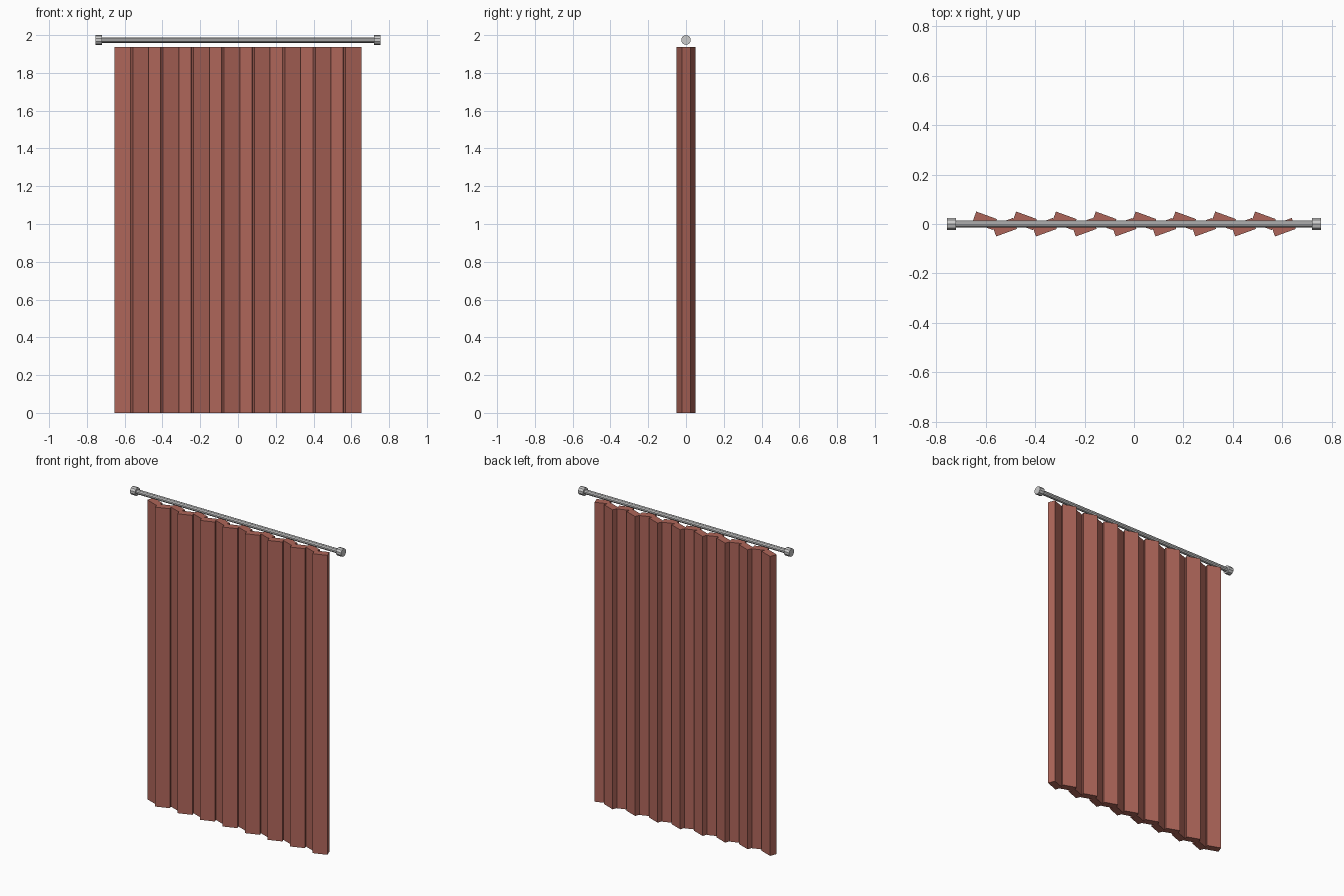
import bpy
from math import pi, radians

if "Cube" in bpy.data.objects:
    bpy.data.objects.remove(bpy.data.objects["Cube"])

COUNT = 16          # number of pleat slats
PITCH = 0.0805      # spacing along the rod
TOP = 1.937         # curtain height
ROD_Z = 1.974

cloth = bpy.data.materials.new("red_cloth")
cloth.diffuse_color = (0.42, 0.13, 0.10, 1)
cloth.use_nodes = True
cloth.node_tree.nodes["Principled BSDF"].inputs["Base Color"].default_value = cloth.diffuse_color


def box(name, loc, size, rot_z):
    bpy.ops.mesh.primitive_cube_add(size=1, location=loc, rotation=(0, 0, rot_z))
    ob = bpy.context.object
    ob.name = name
    ob.scale = size
    ob.data.materials.append(cloth)
    return ob


def bar(name, x, radius, length):
    # ten-sided bar lying along x with a corner pointing up
    bpy.ops.mesh.primitive_cylinder_add(vertices=10, radius=radius, depth=length,
                                        location=(x, 0, ROD_Z),
                                        rotation=(pi / 2, 0, pi / 2))
    bpy.context.object.name = name


# pleats: slats turned alternately back and forth, staggered in depth
for i in range(COUNT):
    side = 1 if i % 2 == 0 else -1
    x = (i - (COUNT - 1) / 2) * PITCH
    box(f"curtain_pleat_{i + 1}", (x, side * 0.013, TOP / 2),
        (0.089, 0.047, TOP), -side * radians(20))

# rod and its end caps
bar("curtain_rod", 0, 0.0145, 1.47)
for name, s in (("left", -1), ("right", 1)):
    bar(f"rod_end_cap_{name}", s * 0.737, 0.026, 0.036)
